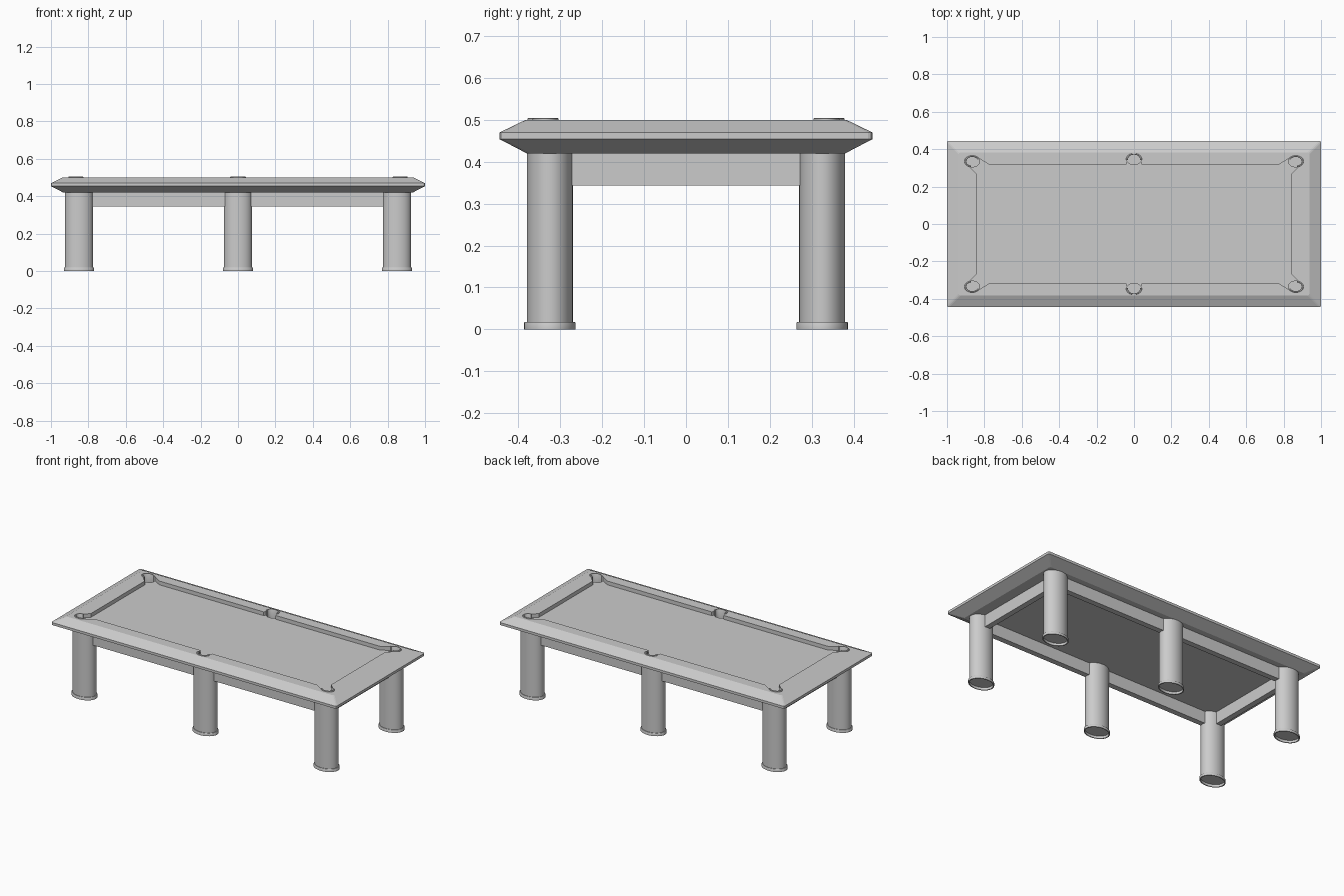
import bpy, bmesh, math

if "Cube" in bpy.data.objects:
    bpy.data.objects.remove(bpy.data.objects["Cube"])


def make_object(name, bm, smooth=False):
    bmesh.ops.recalc_face_normals(bm, faces=bm.faces[:])
    mesh = bpy.data.meshes.new(name)
    bm.to_mesh(mesh)
    bm.free()
    ob = bpy.data.objects.new(name, mesh)
    bpy.context.collection.objects.link(ob)
    if smooth:
        bpy.ops.object.select_all(action='DESELECT')
        ob.select_set(True)
        bpy.context.view_layer.objects.active = ob
        bpy.ops.object.shade_smooth_by_angle(angle=math.radians(35))
    return ob


def loft(name, loops, smooth=False):
    """Capped skin through loops of equal point count."""
    bm = bmesh.new()
    rings = [[bm.verts.new(p) for p in loop] for loop in loops]
    n = len(rings[0])
    for a, b in zip(rings, rings[1:]):
        for i in range(n):
            j = (i + 1) % n
            bm.faces.new((a[i], a[j], b[j], b[i]))
    bm.faces.new(rings[0][::-1])
    bm.faces.new(rings[-1])
    return make_object(name, bm, smooth)


def ellipse(cx, cy, rx, ry, z, n=32):
    return [(cx + rx * math.cos(2 * math.pi * i / n),
             cy + ry * math.sin(2 * math.pi * i / n), z) for i in range(n)]


def swept_ring(name, cx, cy, profile, squash, start=0.0, arc=2 * math.pi, n=32):
    """Sweep an (r, z) profile around an elliptical arc."""
    closed = arc > 6.28
    bm = bmesh.new()
    rows = []
    for i in range(n if closed else n + 1):
        t = start + arc * i / n
        rows.append([bm.verts.new((cx + r * math.cos(t), cy + (r * squash) * math.sin(t), z))
                     for r, z in profile])
    m = len(profile)
    pairs = list(zip(rows, rows[1:])) + ([(rows[-1], rows[0])] if closed else [])
    for a, b in pairs:
        for k in range(m):
            l = (k + 1) % m
            bm.faces.new((a[k], a[l], b[l], b[k]))
    if not closed:
        bm.faces.new(rows[0])
        bm.faces.new(rows[-1][::-1])
    return make_object(name, bm, True)


def box(name, cx, cy, cz, sx, sy, sz):
    x, y = sx / 2, sy / 2
    base = [(cx - x, cy - y), (cx + x, cy - y), (cx + x, cy + y), (cx - x, cy + y)]
    return loft(name, [[(a, b, z) for a, b in base] for z in (cz - sz / 2, cz + sz / 2)])


def four_way(quarter):
    """Mirror a first-quadrant outline into a full closed outline."""
    q = quarter
    return (q + [(x, -y) for x, y in reversed(q)] + [(-x, -y) for x, y in q]
            + [(-x, y) for x, y in reversed(q)])


# Table top: bevelled slab with clipped corners
slab = []
for inset, z in ((0.065, 0.42), (0, 0.454), (0, 0.47), (0.062, 0.5)):
    x, y, c = 1 - inset, 0.445 - inset, 0.01
    slab.append([(a, b, z) for a, b in
                 four_way([(x - c, y), (x - c * 0.3, y - c * 0.3), (x, y - c)])])
table_top = loft("table_top", slab)

# Cutters: sunken playing bed and pocket holes
bed = four_way([(0.03, 0.345), (0.042, 0.318), (0.775, 0.318),
                (0.835, 0.355), (0.9, 0.325), (0.843, 0.27)])
cutters = [loft("bed_cutter", [[(x, y, z) for x, y in bed] for z in (0.476, 0.6)])]
pockets = [(sx * 0.865, sy * (0.335 if sx else 0.347)) for sx in (-1, 0, 1) for sy in (-1, 1)]
for px, py in pockets:
    cutters.append(loft("pocket_cutter", [ellipse(px, py, 0.04, 0.03, z) for z in (0.432, 0.61)]))
for c in cutters:
    c.hide_render = True
    mod = table_top.modifiers.new("cut", 'BOOLEAN')
    mod.operation = 'DIFFERENCE'
    mod.solver = 'EXACT'
    mod.object = c
bpy.context.view_layer.update()
cut_mesh = bpy.data.meshes.new_from_object(
    table_top.evaluated_get(bpy.context.evaluated_depsgraph_get()))
table_top.modifiers.clear()
table_top.data = cut_mesh
for c in cutters:
    bpy.data.objects.remove(c)

# Pocket rims: C-shaped collars open towards the bed
for px, py in pockets:
    away = math.atan2(py, px * 0.5)
    arc = math.radians(235 if px else 200)
    swept_ring("pocket_rim", px, py,
               [(0.032, 0.45), (0.042, 0.45), (0.042, 0.503), (0.040, 0.505),
                (0.034, 0.505), (0.032, 0.502)], 0.74, away - arc / 2, arc)

# Oval legs with hollow foot collars
for sx in (-1, 0, 1):
    for sy in (-1, 1):
        x, y = sx * 0.85, sy * 0.325
        loft("leg", [ellipse(x, y, 0.075, 0.055, z) for z in (0.015, 0.424)], True)
        swept_ring("foot_collar", x, y,
                   [(0.074, 0), (0.081, 0), (0.081, 0.015), (0.079, 0.018), (0.074, 0.018)], 0.76)

# Aprons joining the legs
for s in (-1, 1):
    box("long_apron", 0, s * 0.325, 0.384, 1.7, 0.035, 0.08)
    box("end_apron", s * 0.85, 0, 0.384, 0.035, 0.65, 0.08)
